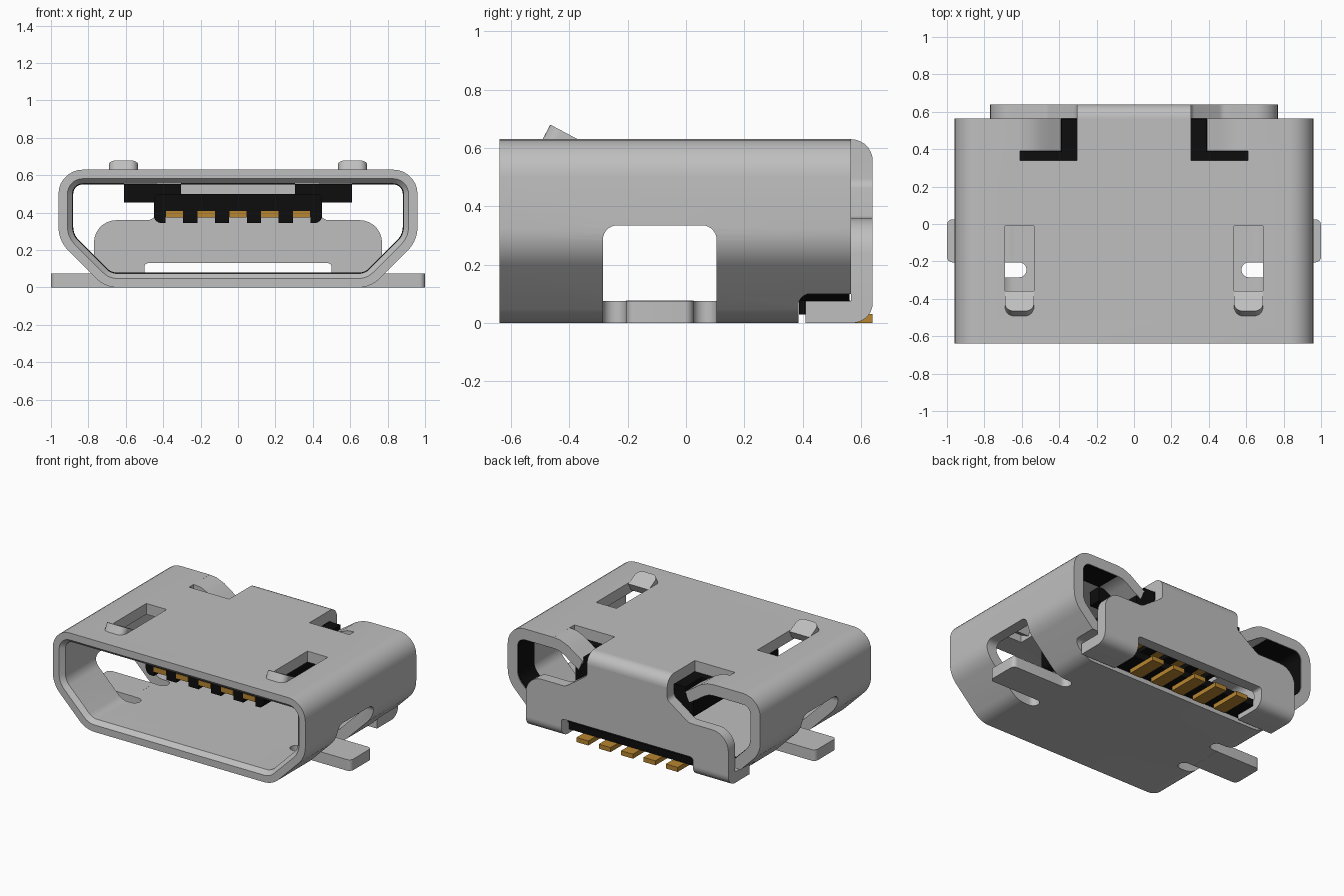
import bpy, bmesh, math
from mathutils import Matrix, Vector

if "Cube" in bpy.data.objects:
    bpy.data.objects.remove(bpy.data.objects["Cube"], do_unlink=True)


def material(name, rgb, metallic=0.0):
    m = bpy.data.materials.new(name)
    m.use_nodes = True
    m.diffuse_color = (*rgb, 1)
    m.node_tree.nodes["Principled BSDF"].inputs["Base Color"].default_value = (*rgb, 1)
    return m


STEEL = material("steel grey", (0.52, 0.52, 0.52))
PLASTIC = material("black plastic", (0.004, 0.004, 0.004))
GOLD = material("gold", (0.48, 0.24, 0.03))


def rounded(pts, n=7):
    """Closed outline; points given as (u, v) or (u, v, radius)."""
    out = []
    for i, p in enumerate(pts):
        c = Vector(p[:2])
        r = p[2] if len(p) > 2 else 0
        if r == 0:
            out.append(c)
            continue
        a = (Vector(pts[i - 1][:2]) - c).normalized()
        b = (Vector(pts[(i + 1) % len(pts)][:2]) - c).normalized()
        half = a.angle(b) / 2
        centre = c + (a + b).normalized() * (r / math.sin(half))
        start = c + a * (r / math.tan(half)) - centre
        end = c + b * (r / math.tan(half)) - centre
        sweep = math.pi - 2 * half
        for k in range(n + 1):
            t = k / n
            out.append(centre + (start * math.sin((1 - t) * sweep)
                                 + end * math.sin(t * sweep)) / math.sin(sweep))
    return out


def finish(name, bm, mat):
    bmesh.ops.recalc_face_normals(bm, faces=bm.faces[:])
    me = bpy.data.meshes.new(name)
    bm.to_mesh(me)
    bm.free()
    me.materials.append(mat)
    ob = bpy.data.objects.new(name, me)
    bpy.context.collection.objects.link(ob)
    return ob


def loft(name, rings, mat, closed=False):
    """Skin rings of equal length; closed joins the last ring to the first."""
    bm = bmesh.new()
    rows = [[bm.verts.new(p) for p in ring] for ring in rings]
    n = len(rows[0])
    for j in range(len(rows) if closed else len(rows) - 1):
        a, b = rows[j], rows[(j + 1) % len(rows)]
        for i in range(n):
            k = (i + 1) % n
            bm.faces.new((a[i], a[k], b[k], b[i]))
    if not closed:
        bm.faces.new(rows[0])
        bm.faces.new(rows[-1])
    return finish(name, bm, mat)


def prism(name, pts, axis, a, b, mat=STEEL):
    """Extrude an outline along an axis from a to b."""
    place = {"X": lambda u, v, w: (w, u, v),
             "Y": lambda u, v, w: (u, w, v),
             "Z": lambda u, v, w: (u, v, w)}[axis]
    outline = rounded(pts)
    return loft(name, [[place(p[0], p[1], w) for p in outline] for w in (a, b)], mat)


def box(name, x, y, z, mat=STEEL):
    return prism(name, [(x[0], y[0]), (x[1], y[0]), (x[1], y[1]), (x[0], y[1])],
                 "Z", z[0], z[1], mat)


def cut(targets, cutter):
    for ob in targets:
        mod = ob.modifiers.new("cut", "BOOLEAN")
        mod.operation, mod.solver, mod.object = "DIFFERENCE", "EXACT", cutter
        bpy.context.view_layer.objects.active = ob
        bpy.ops.object.modifier_apply(modifier=mod.name)
    bpy.data.objects.remove(cutter, do_unlink=True)


def section(t, y):
    """Trapezoid cross-section of the shell, offset inward by t."""
    k = 0.414 * t
    right = [(0.71 - k, t, 0.16 - t), (0.96 - t, 0.25 + k, 0.18 - t),
             (0.96 - t, 0.63 - t, 0.13 - t)]
    left = [(-x, z, r) for x, z, r in reversed(right)]
    return [(p[0], y, p[1]) for p in rounded(right + left)]


# Sheet metal shell with a chamfered mouth, and the thin lining at its rear
shell = loft("shell", [section(0, -0.64), section(0, 0.565), section(0.075, 0.565),
                       section(0.075, -0.61), section(0.048, -0.64)], STEEL, True)
lining = loft("rear_lining", [section(0.072, 0.388), section(0.072, 0.56),
                              section(0.079, 0.56), section(0.079, 0.388)], PLASTIC, True)

# Floor and lower wall removed at the rear
cut([shell], prism("cutter", [(0.385, -0.1), (0.385, 0.1, 0.04), (0.7, 0.1), (0.7, -0.1)],
                   "X", -1.2, 1.2))

for s, side in ((1, "left"), (-1, "right")):
    # Side window
    cut([shell], prism("cutter", [(-0.285, -0.1), (0.105, -0.1), (0.105, 0.335, 0.05),
                                  (-0.285, 0.335, 0.05)], "X", s * 0.66, s * 1.2))
    # Round-ended floor slots either side of the solder tab
    for y in (-0.285, 0.025):
        cut([shell], prism("cutter", [(s * 0.575, y, 0.039), (s * 0.8, y), (s * 0.8, y + 0.08),
                                      (s * 0.575, y + 0.08, 0.039)], "Z", -0.1, 0.12))
    # Spring opening and rear corner notch in the roof
    cut([shell], box("cutter", (s * 0.535, s * 0.69), (-0.455, -0.01), (0.5, 0.7)))
    cut([shell, lining], box("cutter", (s * 0.305, s * 0.61), (0.34, 0.7), (0.5, 0.7)))

    # Solder tab
    prism(side + "_solder_tab", [(s * 0.655, -0.205), (s * 1.0, -0.205, 0.03),
                                 (s * 1.0, 0.025, 0.03), (s * 0.655, 0.025)], "Z", 0, 0.076)

    # Latch spring tip, tilted up toward the mouth
    tip = prism(side + "_latch_tip", [(s * 0.535, 0, 0.045), (s * 0.69, 0, 0.045),
                                      (s * 0.69, 0.12), (s * 0.535, 0.12)], "Z", -0.06, 0)
    tip.data.transform(Matrix.Translation((0, -0.465, 0.68))
                       @ Matrix.Rotation(math.radians(-28), 4, "X"))

    # Rear flap curling down toward the centre
    prism(side + "_rear_flap", [(s * x, z) for x, z in (
        (0.615, 0.63), (0.56, 0.625), (0.50, 0.60), (0.45, 0.565), (0.39, 0.525),
        (0.42, 0.46), (0.48, 0.495), (0.53, 0.53), (0.57, 0.55), (0.615, 0.555))],
        "Y", 0.39, 0.565)

    # Foot of the rear plate folded under the body
    prism(side + "_rear_foot", [(0.41, 0), (0.64, 0, 0.07), (0.64, 0.076), (0.41, 0.076)],
          "X", s * 0.5, s * 0.77)

    # Plastic shoulder beneath the roof notch
    box(side + "_shoulder", (s * 0.305, s * 0.61), (0.30, 0.388), (0.455, 0.554), PLASTIC)
    box(side + "_shoulder_web", (s * 0.305, s * 0.388), (0.38, 0.56), (0.455, 0.554), PLASTIC)

# Rear plate with the folded neck that joins it to the roof
half = [(0.5, 0.075), (0.77, 0.075), (0.77, 0.36, 0.12), (0.47, 0.36, 0.05),
        (0.305, 0.475, 0.04), (0.305, 0.556)]
other = [(-p[0],) + p[1:] for p in reversed(half)]
prism("rear_plate", half + other + [(-0.5, 0.13, 0.02), (0.5, 0.13, 0.02)], "Y", 0.565, 0.64)
prism("rear_neck", [(0.56, 0.63), (0.64, 0.63, 0.074), (0.64, 0.555), (0.56, 0.555)],
      "X", -0.305, 0.305)

# Tongue with a groove for each contact
PITCH = 0.17
grooves = []
for i in range(-2, 3):
    c = i * PITCH
    grooves += [(c - 0.047, 0.345), (c - 0.047, 0.378), (c + 0.047, 0.378), (c + 0.047, 0.345)]
prism("tongue", [(-0.45, 0.345, 0.04)] + grooves
      + [(0.45, 0.345, 0.04), (0.45, 0.5, 0.03), (-0.45, 0.5, 0.03)], "Y", -0.36, 0.56, PLASTIC)

# Plastic base at the rear
box("base", (-0.495, 0.495), (0.40, 0.563), (0.03, 0.078), PLASTIC)
box("base_edge", (-0.68, 0.68), (0.387, 0.407), (0.03, 0.077), PLASTIC)

# Contacts on the tongue and their solder tails
for i in range(-2, 3):
    c = i * PITCH
    box(f"contact_{i + 3}", (c - 0.046, c + 0.046), (-0.364, 0.5), (0.375, 0.41), GOLD)
    box(f"contact_tail_{i + 3}", (c - 0.045, c + 0.045), (0.42, 0.64), (0, 0.031), GOLD)

# Smooth the bends, keep the sheared edges sharp
bpy.ops.object.select_all(action="DESELECT")
for ob in bpy.context.collection.objects:
    if ob.type == "MESH":
        ob.select_set(True)
bpy.context.view_layer.objects.active = shell
bpy.ops.object.shade_smooth_by_angle(angle=math.radians(30))
